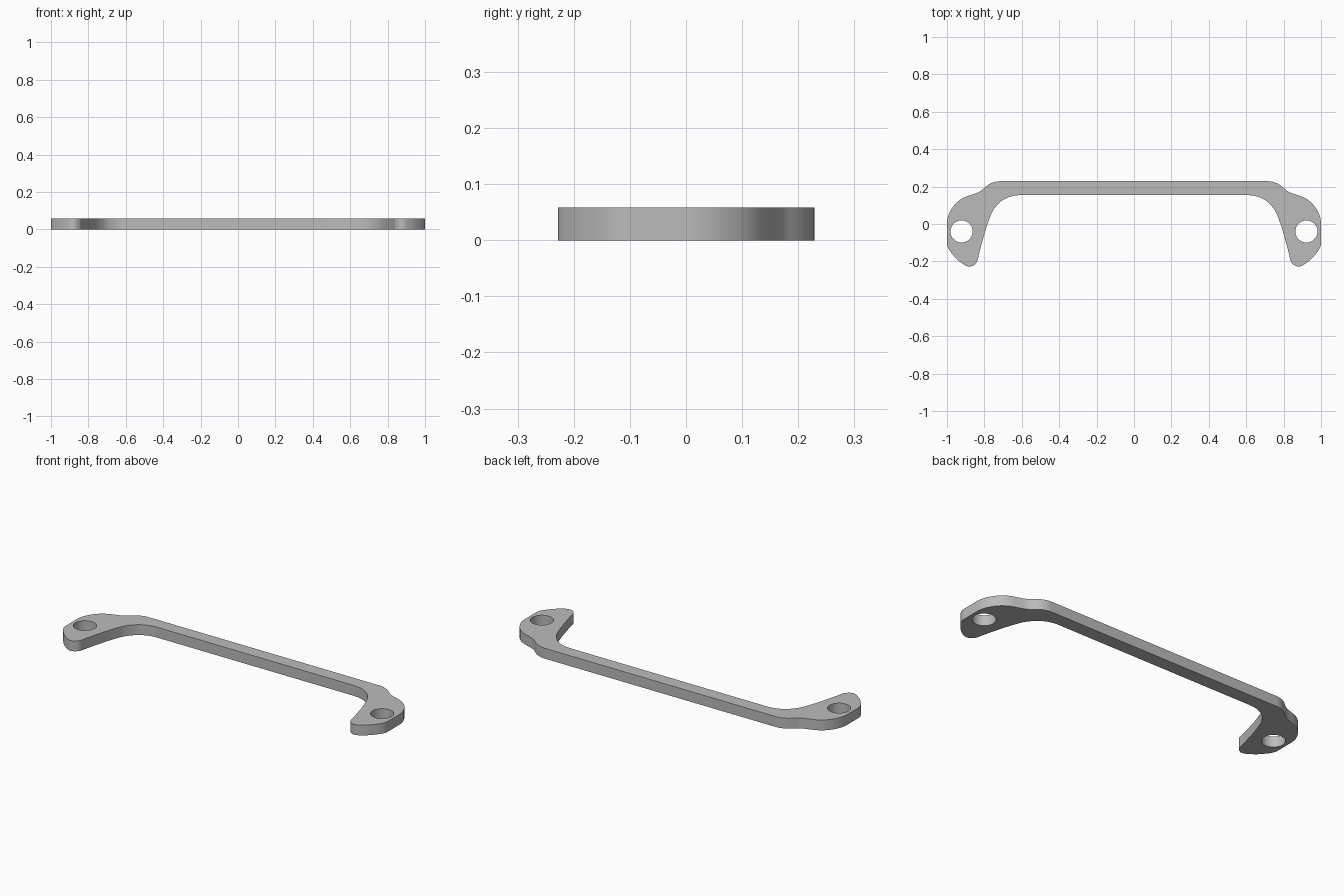
import bpy, bmesh
from math import radians, cos, sin
from mathutils import Vector

cube = bpy.data.objects.get("Cube")
if cube:
    bpy.data.objects.remove(cube, do_unlink=True)

THICK = 0.058
HOLE_X, HOLE_Y, HOLE_R = 0.922, -0.04, 0.059

# Left half of the outline, clockwise: x, y, heading in degrees
HALF = [
    (0.71, 0.229, 0), (0.78, 0.209, -34), (0.818, 0.178, -38),
    (0.86, 0.159, -19), (0.91, 0.141, -26), (0.967, 0.093, -54),
    (1.0, 0.0, -90), (1.0, -0.1, -90), (0.968, -0.165, -130),
    (0.928, -0.204, -146), (0.88, -0.228, -177), (0.848, -0.213, 140),
    (0.832, -0.175, 102), (0.805, -0.071, 105), (0.764, 0.052, 112),
    (0.722, 0.111, 134), (0.67, 0.143, 159), (0.61, 0.154, 180),
]


def add_loop(curve, nodes):
    """Closed bezier loop through nodes, leaving each along its heading."""
    spline = curve.splines.new('BEZIER')
    spline.bezier_points.add(len(nodes) - 1)
    spline.use_cyclic_u = True
    spots = [Vector((x, y, 0)) for x, y, _ in nodes]
    for i, (point, node) in enumerate(zip(spline.bezier_points, nodes)):
        heading = Vector((cos(radians(node[2])), sin(radians(node[2])), 0))
        before = (spots[i] - spots[i - 1]).length
        after = (spots[(i + 1) % len(spots)] - spots[i]).length
        point.handle_left_type = point.handle_right_type = 'FREE'
        point.co = spots[i]
        point.handle_left = spots[i] - heading * before * 0.35
        point.handle_right = spots[i] + heading * after * 0.35


# Plate outline, mirrored, with a bolt hole at each end
curve = bpy.data.curves.new("bracket_profile", 'CURVE')
curve.dimensions = '2D'
curve.fill_mode = 'BOTH'
curve.extrude = THICK / 2
curve.resolution_u = 8
add_loop(curve, HALF + [(-x, y, -a) for x, y, a in reversed(HALF)])
for side in (1, -1):
    ring = []
    for a in range(0, 360, 45):
        ring.append((side * HOLE_X + HOLE_R * cos(radians(a)),
                     HOLE_Y + HOLE_R * sin(radians(a)), a + 90))
    add_loop(curve, ring)

bracket = bpy.data.objects.new("handle_bracket", curve)
bpy.context.collection.objects.link(bracket)
bpy.ops.object.select_all(action='DESELECT')
bracket.select_set(True)
bpy.context.view_layer.objects.active = bracket
bpy.ops.object.convert(target='MESH')
bracket = bpy.context.object
bracket.name = "handle_bracket"

# Weld the caps to the walls and stand the plate on the floor
bm = bmesh.new()
bm.from_mesh(bracket.data)
bmesh.ops.remove_doubles(bm, verts=bm.verts, dist=0.0002)
bmesh.ops.translate(bm, verts=bm.verts, vec=(0, 0, THICK / 2))
bmesh.ops.recalc_face_normals(bm, faces=bm.faces)
bm.to_mesh(bracket.data)
bm.free()
bpy.ops.object.shade_smooth_by_angle(angle=radians(30))

# Plain grey metal
grey = bpy.data.materials.new("plain_grey")
grey.use_nodes = True
colour = (0.5, 0.5, 0.5, 1)
grey.diffuse_color = colour
grey.node_tree.nodes["Principled BSDF"].inputs["Base Color"].default_value = colour
bracket.data.materials.clear()
bracket.data.materials.append(grey)
